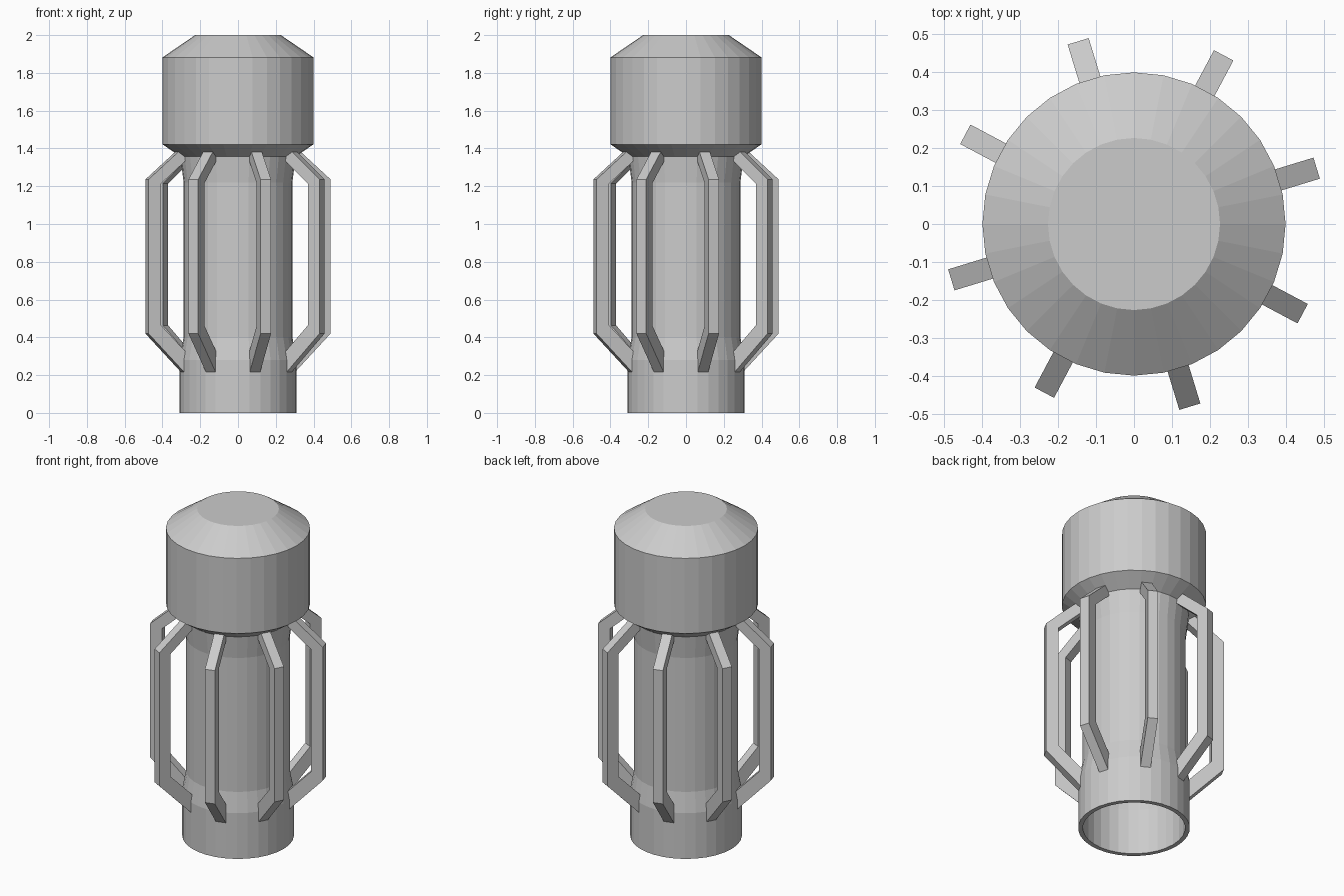
import bpy, bmesh
from math import sin, cos, radians, tau

if "Cube" in bpy.data.objects:
    bpy.data.objects.remove(bpy.data.objects["Cube"])

SIDES = 32


def make_object(name, bm):
    bmesh.ops.recalc_face_normals(bm, faces=bm.faces)
    mesh = bpy.data.meshes.new(name)
    bm.to_mesh(mesh)
    bm.free()
    obj = bpy.data.objects.new(name, mesh)
    bpy.context.collection.objects.link(obj)
    return obj


def lathe(name, profile):
    """Revolve (radius, z) points around z and cap both ends."""
    bm = bmesh.new()
    rings = [[bm.verts.new((r * cos(tau * i / SIDES), r * sin(tau * i / SIDES), z))
              for i in range(SIDES)] for r, z in profile]
    for a, b in zip(rings, rings[1:]):
        for i in range(SIDES):
            j = (i + 1) % SIDES
            bm.faces.new((a[i], a[j], b[j], b[i]))
    bm.faces.new(rings[0])
    bm.faces.new(rings[-1])
    return make_object(name, bm)


# Hollow tube with its head: from the inner ceiling, down and out over the rim, up to the top
lathe("tube_and_head", [
    (0.262, 1.36), (0.262, 0.40), (0.284, 0.28), (0.284, 0.0),
    (0.31, 0.0), (0.31, 0.28), (0.288, 0.40), (0.288, 1.22), (0.305, 1.357),
    (0.40, 1.422), (0.40, 1.882), (0.227, 2.0)])

# Bent guard bars: outer and inner (radius, z) outlines
OUTER = [(0.308, 0.217), (0.504, 0.42), (0.504, 1.236), (0.335, 1.385)]
INNER = [(0.29, 0.315), (0.434, 0.463), (0.434, 1.215), (0.29, 1.342)]
HALF_WIDTH = 0.029


def guard_bar(name, angle):
    bm = bmesh.new()
    sections = []
    for (ro, zo), (ri, zi) in zip(OUTER, INNER):
        corners = ((ro, -1, zo), (ro, 1, zo), (ri, 1, zi), (ri, -1, zi))
        sections.append([bm.verts.new((r, s * HALF_WIDTH, z)) for r, s, z in corners])
    for a, b in zip(sections, sections[1:]):
        for i in range(4):
            j = (i + 1) % 4
            bm.faces.new((a[i], a[j], b[j], b[i]))
    bm.faces.new(sections[0])
    bm.faces.new(sections[-1])
    make_object(name, bm).rotation_euler.z = angle


for k in range(8):
    guard_bar(f"guard_bar_{k + 1}", radians(17 + 45 * k))
